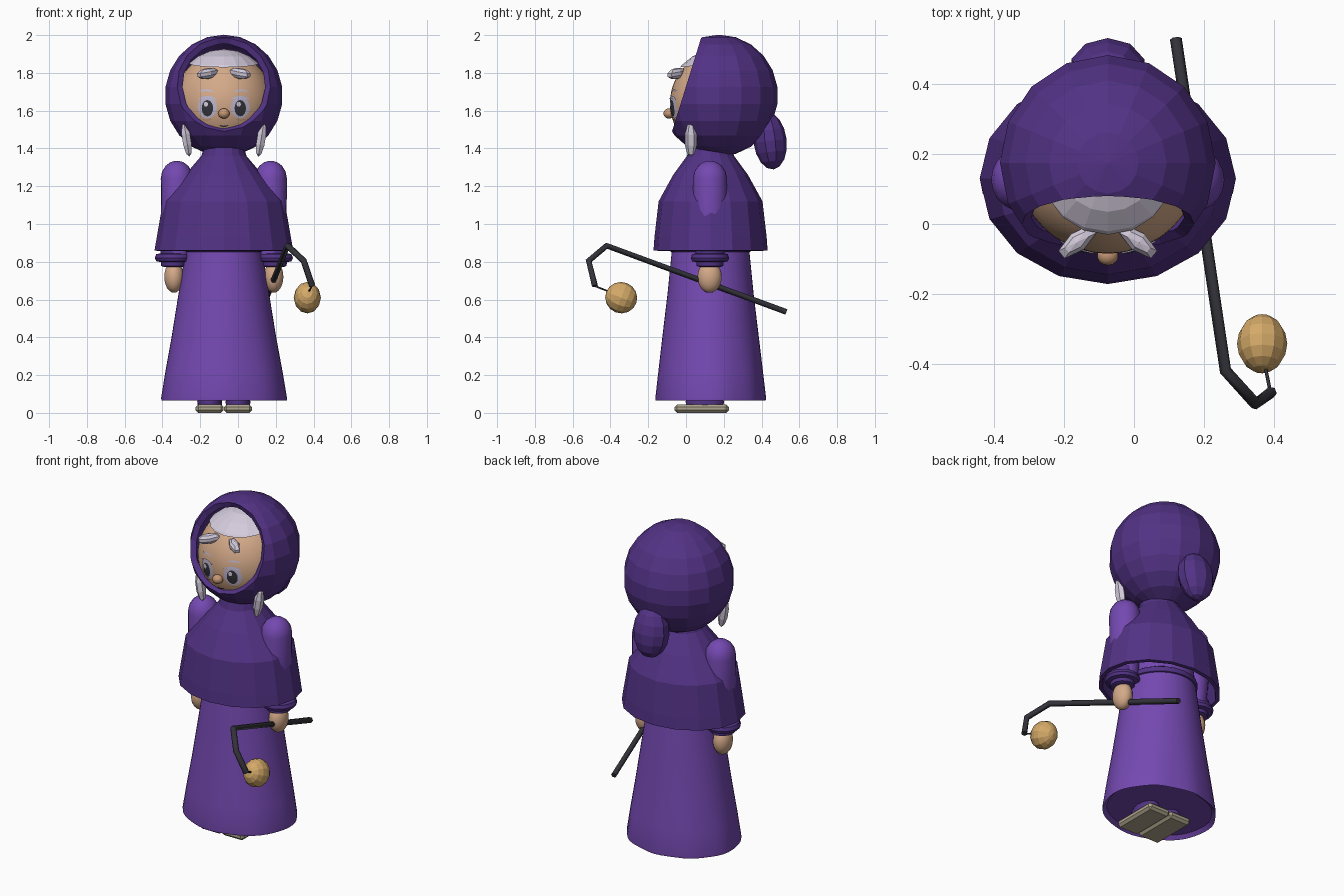
import bpy, bmesh, math
from mathutils import Vector, Matrix, Euler

if "Cube" in bpy.data.objects:
    bpy.data.objects.remove(bpy.data.objects["Cube"])

CX, CY = -0.075, 0.13            # figure axis
HEAD = Vector((CX, 0.17, 1.64))  # head centre
HR = Vector((0.262, 0.255, 0.27))  # head radii


def mat(name, r, g, b):
    m = bpy.data.materials.new(name)
    m.diffuse_color = (r, g, b, 1)
    m.use_nodes = True
    m.node_tree.nodes["Principled BSDF"].inputs["Base Color"].default_value = m.diffuse_color
    return m


DARK = mat("dark purple cloth", 0.085, 0.032, 0.235)
ROBE = mat("purple cloth", 0.175, 0.066, 0.44)
SKIN = mat("skin", 0.66, 0.40, 0.25)
NOSE = mat("nose skin", 0.56, 0.31, 0.18)
HAIR = mat("pale hair", 0.66, 0.60, 0.72)
EYE = mat("eye lavender", 0.52, 0.48, 0.64)
BLACK = mat("charcoal", 0.033, 0.033, 0.042)
GOLD = mat("gold", 0.66, 0.40, 0.14)
SOLE = mat("sandal beige", 0.43, 0.38, 0.27)


def finish(name, bm, m, smooth=None):
    bmesh.ops.recalc_face_normals(bm, faces=bm.faces)
    me = bpy.data.meshes.new(name)
    bm.to_mesh(me)
    bm.free()
    me.materials.append(m)
    ob = bpy.data.objects.new(name, me)
    bpy.context.collection.objects.link(ob)
    if smooth:
        bpy.ops.object.select_all(action='DESELECT')
        ob.select_set(True)
        bpy.context.view_layer.objects.active = ob
        bpy.ops.object.shade_smooth_by_angle(angle=math.radians(smooth))
    return ob


def ball(name, c, r, m, segs=16, rings=10, rot=(0, 0, 0), smooth=None, cut=None):
    """Ellipsoid, optionally trimmed by a plane (point, normal of removed side)."""
    bm = bmesh.new()
    bmesh.ops.create_uvsphere(bm, u_segments=segs, v_segments=rings, radius=1)
    M = Matrix.Translation(c) @ Euler(rot).to_matrix().to_4x4() @ Matrix.Diagonal((*r, 1))
    bm.transform(M)
    if cut:
        bmesh.ops.bisect_plane(bm, geom=bm.verts[:] + bm.edges[:] + bm.faces[:],
                               plane_co=cut[0], plane_no=cut[1], clear_outer=True)
    return finish(name, bm, m, smooth)


def lathe(name, prof, m, cx=CX, cy=CY, segs=16, smooth=None, caps=True, ripple=None):
    """Stack of elliptical rings (rx, ry, z)."""
    bm = bmesh.new()
    rings = []
    for rx, ry, z in prof:
        ring = []
        for i in range(segs):
            a = 2 * math.pi * i / segs
            k = 1 + (ripple(a, z) if ripple else 0)
            ring.append(bm.verts.new((cx + rx * k * math.cos(a), cy + ry * k * math.sin(a), z)))
        rings.append(ring)
    for lo, hi in zip(rings, rings[1:]):
        for i in range(segs):
            j = (i + 1) % segs
            bm.faces.new((lo[i], lo[j], hi[j], hi[i]))
    if caps:
        bm.faces.new(rings[0])
        bm.faces.new(rings[-1])
    return finish(name, bm, m, smooth)


def thicken(ob, t):
    s = ob.modifiers.new("thickness", 'SOLIDIFY')
    s.thickness, s.offset = t, -1


def face_patch(name, x, z, rx, rz, lift, m, bend=0.0, n=20):
    """Thin painted oval that follows the curve of the face."""
    def on_face(px, pz):
        u, w = (px - HEAD.x) / HR.x, (pz - HEAD.z) / HR.z
        return Vector((px, HEAD.y - HR.y * math.sqrt(max(0, 1 - u * u - w * w)) - lift, pz))
    bm = bmesh.new()
    mid = bm.verts.new(on_face(x, z))
    prev = None
    for k in (0.5, 1.0):
        ring = []
        for i in range(n):
            a = 2 * math.pi * i / n
            dx, dz = k * math.cos(a), k * math.sin(a)
            ring.append(bm.verts.new(on_face(x + rx * dx, z + rz * dz + bend * dx * dx)))
        for i in range(n):
            j = (i + 1) % n
            bm.faces.new((mid, ring[i], ring[j]) if prev is None
                         else (prev[i], ring[i], ring[j], prev[j]))
        prev = ring
    ob = finish(name, bm, m, 60)
    # Face outward, towards the front
    if sum(p.normal.y for p in ob.data.polygons) > 0:
        ob.data.flip_normals()
    return ob


# Robe with soft folds towards the hem
def folds(a, z):
    w = max(0, (0.5 - z) / 0.45)
    return 0.016 * w * math.sin(7 * a + 0.6) * (0.5 - 0.5 * math.sin(a))**0.5 * 0.6 \
        + 0.014 * w * math.sin(9 * a) * max(0, math.sin(a))


lathe("robe", [(0.31, 0.265, 0.085), (0.332, 0.288, 0.065), (0.333, 0.29, 0.08),
               (0.31, 0.275, 0.22), (0.277, 0.255, 0.4), (0.24, 0.228, 0.63),
               (0.203, 0.205, 0.86), (0.185, 0.18, 1.05), (0.11, 0.11, 1.34)],
      ROBE, segs=48, smooth=40, ripple=folds)
lathe("belt", [(0.19, 0.19, 0.845), (0.212, 0.214, 0.855), (0.212, 0.214, 0.885),
               (0.19, 0.19, 0.9)], DARK, segs=24, smooth=40)

# Cape
cape = lathe("cape", [(0.367, 0.302, 0.86), (0.355, 0.297, 0.93), (0.322, 0.275, 1.12),
                      (0.205, 0.198, 1.26), (0.12, 0.125, 1.36), (0.1, 0.11, 1.42)],
             DARK, caps=False)
thicken(cape, 0.022)

# Hood, open at a slanted front plane, with gathered cloth behind
hood = ball("hood", (CX, 0.175, 1.68), (0.312, 0.312, 0.322), DARK, 16, 11,
            cut=((CX, -0.015, 1.68), (0, -0.955, 0.297)))
thicken(hood, 0.034)
ball("hood_bun", (CX, 0.445, 1.44), (0.11, 0.088, 0.152), DARK, 10, 8, rot=(0.12, 0, 0))

# Head, hair and face
ball("head", HEAD, HR, SKIN, 40, 28, smooth=40)
ball("hair", HEAD, HR * 1.06, HAIR, 18, 12, cut=((CX, 0, 1.833), (0, 0.12, -0.99)))
ball("nose", (CX, -0.09, 1.585), (0.031, 0.029, 0.027), NOSE, 14, 10, smooth=60)
face_patch("mouth", CX, 1.516, 0.025, 0.004, 0.004, BLACK, bend=0.009)

for s, side in ((-1, "left"), (1, "right")):
    ex = CX + s * 0.087
    face_patch(side + "_eye", ex, 1.617, 0.05, 0.058, 0.003, EYE)
    face_patch(side + "_iris", ex, 1.613, 0.03, 0.043, 0.006, BLACK)
    face_patch(side + "_eye_glint", ex - 0.008, 1.634, 0.011, 0.013, 0.009, HAIR)
    face_patch(side + "_upper_lid", ex, 1.672, 0.05, 0.006, 0.006, EYE, bend=-0.012)
    face_patch(side + "_wrinkle", ex + s * 0.006, 1.708, 0.036, 0.005, 0.004, EYE, bend=-0.005)
    face_patch(side + "_cheek_line", ex + s * 0.005, 1.55, 0.03, 0.004, 0.004, NOSE, bend=0.006)
    # Bushy brow sweeping forward
    ball(side + "_brow", (CX + s * 0.086, -0.05, 1.797), (0.072, 0.03, 0.03), HAIR, 6, 5,
         rot=(0, s * 0.15, -s * 0.68))
    # Lock of hair hanging below the hood
    ball(side + "_hair_lock", (CX + s * 0.197, 0.026, 1.447), (0.027, 0.034, 0.092), HAIR, 6, 5,
         rot=(0, s * 0.16, 0))

    # Sleeve, cuff and hand
    ax = CX + s * 0.248
    lathe(side + "_sleeve",
          [(0.07, 0.075, 0.83), (0.084, 0.09, 1.0), (0.086, 0.09, 1.24)] +
          [(0.086 * math.cos(t), 0.09 * math.cos(t), 1.24 + 0.095 * math.sin(t))
           for t in (0.4, 0.8, 1.15, 1.45)],
          ROBE, cx=ax, cy=0.127, segs=20, smooth=50)
    wx = CX + s * 0.266
    lathe(side + "_cuff",
          [(0.05, 0.055, 0.772), (0.066, 0.07, 0.778), (0.068, 0.072, 0.798),
           (0.092, 0.095, 0.803), (0.1, 0.101, 0.82), (0.092, 0.095, 0.84),
           (0.07, 0.074, 0.845), (0.07, 0.074, 0.88)],
          DARK, cx=wx, cy=0.127, segs=16, smooth=35)
    ball(side + "_hand", (wx - s * 0.002, 0.125, 0.72), (0.052, 0.064, 0.084), SKIN, 18, 12, smooth=50)

    # Foot and sandal
    fx = CX + s * 0.075
    bm = bmesh.new()
    bmesh.ops.create_cube(bm, size=1)
    bm.transform(Matrix.Translation((fx, 0.083, 0.0225)) @ Matrix.Diagonal((0.148, 0.288, 0.045, 1)))
    bmesh.ops.bevel(bm, geom=bm.edges[:], offset=0.014, segments=1, affect='EDGES')
    finish(side + "_sandal", bm, SOLE)
    lathe(side + "_foot", [(0.064, 0.1, 0.04), (0.066, 0.105, 0.06), (0.05, 0.08, 0.1)],
          DARK, cx=fx, cy=0.1, segs=14, smooth=40)


# Bent staff and the cord at its tip
def rod(name, pts, r, m):
    cu = bpy.data.curves.new(name, 'CURVE')
    cu.dimensions = '3D'
    cu.bevel_depth, cu.bevel_resolution, cu.use_fill_caps = r, 1, True
    sp = cu.splines.new('POLY')
    sp.points.add(len(pts) - 1)
    for p, co in zip(sp.points, pts):
        p.co = (*co, 1)
    cu.materials.append(m)
    ob = bpy.data.objects.new(name, cu)
    bpy.context.collection.objects.link(ob)
    return ob


rod("staff", [(0.12, 0.53, 0.535), (0.262, -0.42, 0.885), (0.348, -0.515, 0.805),
              (0.393, -0.482, 0.672)], 0.017, BLACK)
rod("cord", [(0.391, -0.483, 0.672), (0.372, -0.39, 0.635)], 0.005, BLACK)

# Hanging gold ball
ball("lantern_ball", (0.367, -0.343, 0.61), (0.072, 0.083, 0.085), GOLD, 12, 8, rot=(1.2, 0, 0))
